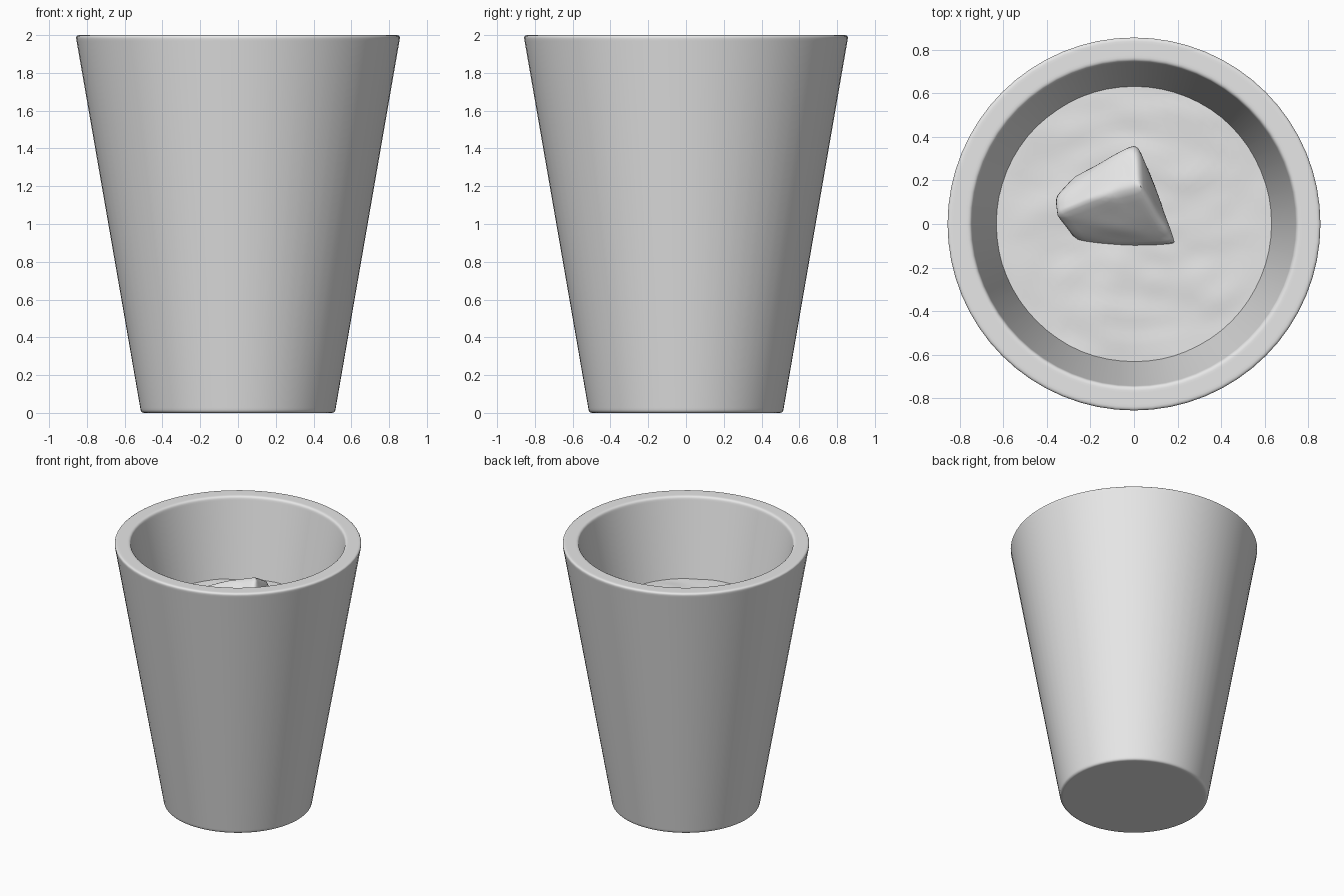
import bpy, bmesh, math
from mathutils import Vector, noise

cube = bpy.data.objects.get("Cube")
if cube:
    bpy.data.objects.remove(cube, do_unlink=True)

grey = bpy.data.materials.new("plain_grey")
grey.use_nodes = True
grey.diffuse_color = (0.8, 0.8, 0.8, 1)
grey.node_tree.nodes["Principled BSDF"].inputs["Base Color"].default_value = (0.8, 0.8, 0.8, 1)


def finish(bm, name, angle):
    """Turn a bmesh into a smooth-shaded object."""
    bmesh.ops.recalc_face_normals(bm, faces=bm.faces[:])
    mesh = bpy.data.meshes.new(name)
    bm.to_mesh(mesh)
    bm.free()
    mesh.materials.append(grey)
    obj = bpy.data.objects.new(name, mesh)
    bpy.context.collection.objects.link(obj)
    bpy.ops.object.select_all(action='DESELECT')
    obj.select_set(True)
    bpy.context.view_layer.objects.active = obj
    bpy.ops.object.shade_smooth_by_angle(angle=math.radians(angle))
    return obj


def lathe(profile, steps):
    """Spin a (radius, height) profile around the z axis."""
    bm = bmesh.new()
    verts = [bm.verts.new((r, 0, z)) for r, z in profile]
    edges = [bm.edges.new(pair) for pair in zip(verts, verts[1:])]
    bmesh.ops.spin(bm, geom=verts + edges, cent=(0, 0, 0), axis=(0, 0, 1),
                   angle=math.tau, steps=steps)
    bmesh.ops.remove_doubles(bm, verts=bm.verts[:], dist=0.0005)
    return bm


def rounded(corner, before, after, size):
    """Replace a profile corner by a small curve with support points."""
    c = Vector(corner)
    a = c + (Vector(before) - c).normalized() * size
    b = c + (Vector(after) - c).normalized() * size
    a_far, b_far = c + (a - c) * 1.6, c + (b - c) * 1.6
    curve = [a * (1 - t) ** 2 + c * 2 * t * (1 - t) + b * t * t
             for t in (0, 0.25, 0.5, 0.75, 1)]
    return [a_far] + curve + [b_far]


# Tapered cup: outside, rim, inside wall and floor
corners = [(0, 0), (0.513, 0), (0.86, 2), (0.748, 2), (0.42, 0.35), (0, 0.35)]
profile = [corners[0]]
for i, size in zip(range(1, 5), (0.018, 0.02, 0.018, 0.03)):
    profile += rounded(corners[i], corners[i - 1], corners[i + 1], size)
profile.append(corners[-1])
finish(lathe(profile, 64), "cup", 40)

# Uneven soil filling the cup
SOIL = 1.42
rings = 22
soil = lathe([(0.65 * i / rings, SOIL) for i in range(rings + 1)], 64)
for v in soil.verts:
    p = Vector((v.co.x * 3, v.co.y * 5, 0))
    v.co.z += 0.012 * noise.noise(p) + 0.006 * noise.noise(p * 2.2)
finish(soil, "soil", 60)

# Angular stone half buried in the soil
points = [
    (0.03, 0.18, 1.68),                                          # peak
    (0.01, 0.375, 1.56), (-0.36, 0.04, 1.53), (-0.37, 0.12, 1.5),  # upper corners
    (-0.29, 0.21, 1.45), (0.19, -0.085, 1.47), (-0.12, 0.135, 1.63),
    (-0.26, -0.09, 1.40), (0.17, -0.1, 1.38), (-0.04, -0.105, 1.40),
    (0.10, 0.16, 1.4), (0.02, 0.36, 1.34), (-0.3, 0.16, 1.34),    # buried base
    (-0.22, -0.07, 1.32), (0.15, -0.07, 1.32),
]
stone = bmesh.new()
for p in points:
    stone.verts.new(p)
hull = bmesh.ops.convex_hull(stone, input=stone.verts[:])
loose = [v for v in stone.verts if not v.link_faces]
bmesh.ops.delete(stone, geom=loose, context='VERTS')
for _ in range(2):
    bmesh.ops.subdivide_edges(stone, edges=stone.edges[:], cuts=2, use_grid_fill=True)
for v in stone.verts:
    v.co += noise.noise_vector(v.co * 8) * 0.010
for _ in range(3):
    bmesh.ops.smooth_vert(stone, verts=stone.verts[:], factor=0.5,
                          use_axis_x=True, use_axis_y=True, use_axis_z=True)
finish(stone, "stone", 60)
